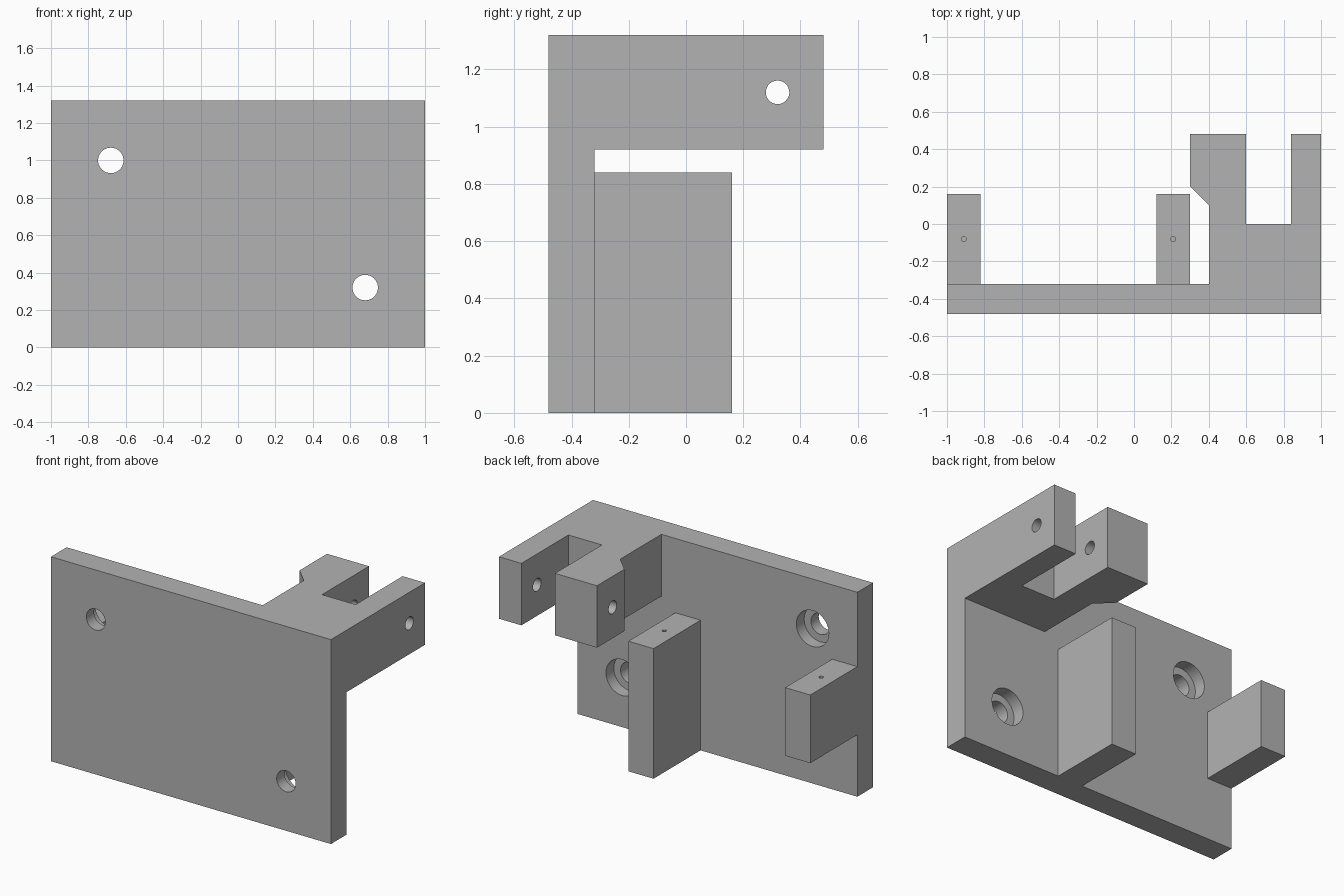
import bpy, bmesh, math
from mathutils import Vector

cube = bpy.data.objects.get("Cube")
if cube:
    bpy.data.objects.remove(cube, do_unlink=True)

# Single grey material
grey = bpy.data.materials.new("plain grey")
grey.use_nodes = True
colour = (0.45, 0.45, 0.45, 1)
grey.diffuse_color = colour
grey.node_tree.nodes["Principled BSDF"].inputs["Base Color"].default_value = colour


def prism(name, outline, z0, z1):
    """Extrude a plan outline from z0 to z1."""
    bm = bmesh.new()
    face = bm.faces.new([bm.verts.new((x, y, z0)) for x, y in outline])
    top = bmesh.ops.extrude_face_region(bm, geom=[face])["geom"]
    verts = [v for v in top if isinstance(v, bmesh.types.BMVert)]
    bmesh.ops.translate(bm, verts=verts, vec=(0, 0, z1 - z0))
    bmesh.ops.recalc_face_normals(bm, faces=bm.faces)
    return finish(name, bm)


def block(name, x0, x1, y0, y1, z0, z1):
    return prism(name, [(x0, y0), (x1, y0), (x1, y1), (x0, y1)], z0, z1)


def drill(name, start, end, radius):
    """Round cutter running between two points."""
    a, b = Vector(start), Vector(end)
    bm = bmesh.new()
    bmesh.ops.create_cone(bm, cap_ends=True, segments=48, radius1=radius,
                          radius2=radius, depth=(b - a).length)
    turn = (b - a).to_track_quat("Z", "Y").to_matrix().to_4x4()
    bm.transform(turn)
    bmesh.ops.translate(bm, verts=bm.verts, vec=(a + b) / 2)
    return finish(name, bm)


def finish(name, bm):
    mesh = bpy.data.meshes.new(name)
    bm.to_mesh(mesh)
    bm.free()
    mesh.materials.append(grey)
    obj = bpy.data.objects.new(name, mesh)
    bpy.context.collection.objects.link(obj)
    return obj


def combine(base, tool, operation):
    """Apply a boolean and discard the tool."""
    mod = base.modifiers.new("cut", "BOOLEAN")
    mod.solver = "EXACT"
    mod.operation = operation
    mod.object = tool
    bpy.ops.object.select_all(action="DESELECT")
    bpy.context.view_layer.objects.active = base
    base.select_set(True)
    bpy.ops.object.modifier_apply(modifier=mod.name)
    bpy.data.objects.remove(tool, do_unlink=True)


FRONT, BACK, INSIDE = -0.48, -0.32, -0.4

# Mounting plate
bracket = block("mounting_bracket", -1, 1, FRONT, BACK, 0, 1.32)

# Forked arm with a chamfered inner corner
fork = [(0.4, INSIDE), (1, INSIDE), (1, 0.48), (0.84, 0.48), (0.84, 0),
        (0.6, 0), (0.6, 0.48), (0.3, 0.48), (0.3, 0.2), (0.4, 0.1)]
combine(bracket, prism("forked_arm", fork, 0.92, 1.32), "UNION")

# Tall and short support posts
for name, x0, x1, z0 in (("tall_post", 0.12, 0.3, 0), ("short_post", -1, -0.82, 0.4)):
    combine(bracket, block(name, x0, x1, INSIDE, 0.16, z0, 0.84), "UNION")

# Counterbored screw holes
for x, z in ((-0.68, 1), (0.68, 0.32)):
    combine(bracket, drill("screw_hole", (x, -0.6, z), (x, -0.2, z), 0.068), "DIFFERENCE")
    combine(bracket, drill("counterbore", (x, -0.4, z), (x, -0.2, z), 0.116), "DIFFERENCE")

# Cross pin hole through both fork prongs
combine(bracket, drill("pin_hole", (0.2, 0.32, 1.12), (1.1, 0.32, 1.12), 0.041), "DIFFERENCE")

# Pilot holes in the post tops
for x in (-0.91, 0.21):
    combine(bracket, drill("pilot_hole", (x, -0.08, 0.6), (x, -0.08, 0.9), 0.013), "DIFFERENCE")

# Merge flush faces, keep hole walls smooth and edges crisp
bm = bmesh.new()
bm.from_mesh(bracket.data)
bmesh.ops.remove_doubles(bm, verts=bm.verts, dist=0.0001)
bmesh.ops.dissolve_limit(bm, angle_limit=math.radians(1), verts=bm.verts, edges=bm.edges)
bm.to_mesh(bracket.data)
bm.free()
bpy.ops.object.select_all(action="DESELECT")
bracket.select_set(True)
bpy.context.view_layer.objects.active = bracket
bpy.ops.object.shade_smooth_by_angle(angle=math.radians(30))
